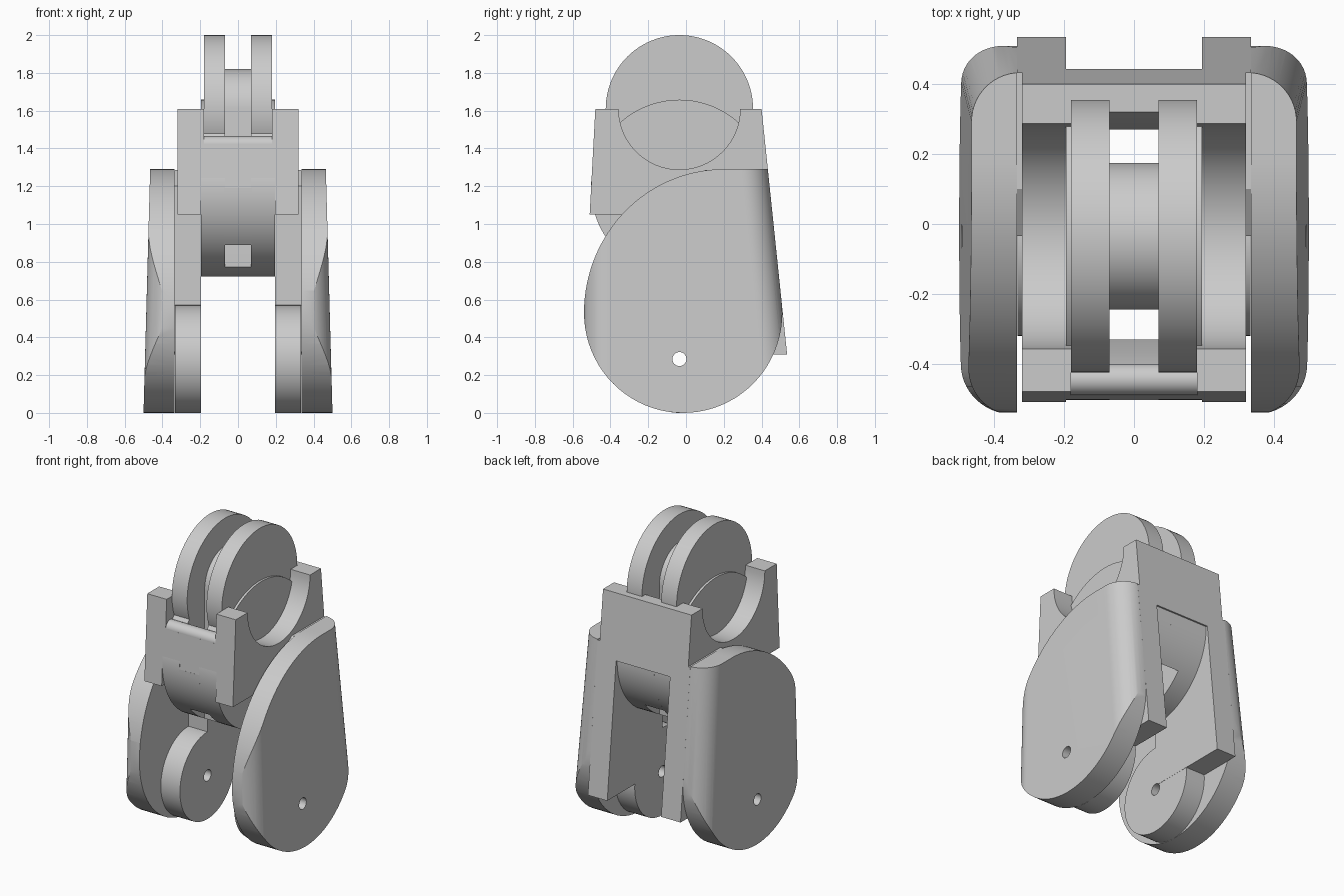
import bpy, bmesh
from math import sin, cos, radians, asin, degrees, pi

if "Cube" in bpy.data.objects:
    bpy.data.objects.remove(bpy.data.objects["Cube"])

YC = -0.035            # y of both hinge axes
TOP, LOW = 1.61, 0.285  # heights of the two hinge axes
CZ, CR = 1.19, 0.468   # belly cylinder centre height and radius
parts = []


def back(z):
    """Slanted back line shared by the whole piece."""
    return 0.40 + (TOP - z) * 0.104


def front(z):
    """Slanted front line of the body."""
    return -0.48 - (TOP - z) * 0.0536


def arc(cy, cz, ry, a0, a1, n=32, rz=None):
    rz = ry if rz is None else rz
    return [(cy + ry * cos(radians(a0 + (a1 - a0) * i / n)),
             cz + rz * sin(radians(a0 + (a1 - a0) * i / n))) for i in range(n + 1)]


def circle(cy, cz, r, n=72):
    return arc(cy, cz, r, 0, 360, n)[:-1]


def loft(name, ring_a, ring_b, mirror=False):
    """Closed solid between two matching rings of 3D points."""
    bm = bmesh.new()
    a = [bm.verts.new(p) for p in ring_a]
    b = [bm.verts.new(p) for p in ring_b]
    bm.faces.new(a)
    bm.faces.new(b[::-1])
    n = len(a)
    for i in range(n):
        j = (i + 1) % n
        bm.faces.new((a[i], b[i], b[j], a[j]))
    bmesh.ops.recalc_face_normals(bm, faces=bm.faces[:])
    me = bpy.data.meshes.new(name)
    bm.to_mesh(me)
    bm.free()
    ob = bpy.data.objects.new(name, me)
    bpy.context.collection.objects.link(ob)
    parts.append(ob)
    if mirror:
        ob.modifiers.new("mirror", 'MIRROR').use_mirror_merge = False
    return ob


def prism(name, pts, x0, x1, mirror=True):
    """Extrude a y-z profile along x."""
    return loft(name, [(x0, y, z) for y, z in pts], [(x1, y, z) for y, z in pts], mirror)


def boolean(ob, tool, op='DIFFERENCE'):
    m = ob.modifiers.new("cut", 'BOOLEAN')
    m.object, m.operation, m.solver = tool, op, 'EXACT'


def helper(ob):
    parts.remove(ob)
    ob.hide_render = True
    return ob


# Pin hole cutters
top_pin = helper(prism("top_pin_cutter", circle(YC, TOP, 0.037, 32), -0.6, 0.6, False))
low_pin = helper(prism("low_pin_cutter", circle(YC, LOW, 0.037, 32), -0.6, 0.6, False))

# Upper hinge discs
boolean(prism("hinge_disc", circle(YC, TOP, 0.39, 96), 0.07, 0.18), top_pin)

# Central spool running down into the belly
half = degrees(asin(0.21 / CR))
spool = arc(YC, TOP, 0.21, 0, 180) + arc(YC, CZ, CR, 270 - half, 270 + half, 12)
boolean(prism("spool", spool, -0.071, 0.071, False), top_pin)

# Body cheeks with round scoop at the top
scoop = arc(YC, TOP, 0.322, 180, 360)
prism("body_cheek", [(front(TOP), TOP)] + scoop +
      [(back(TOP), TOP), (back(1.05), 1.05), (front(1.05), 1.05)], 0.195, 0.32)
prism("body_cheek_inner", [(front(TOP), TOP)] + scoop +
      [(back(TOP), TOP), (back(CZ), CZ), (front(CZ), CZ)], 0.18, 0.195)

# Body core under the hinge discs, front lowered to the lip
core = [p for p in scoop if p[1] < 1.46 or p[0] > 0]
prism("body_core", [(front(1.42), 1.42), (-0.40, 1.42)] + core +
      [(back(TOP), TOP), (back(CZ), CZ), (front(CZ), CZ)], 0.072, 0.181)
prism("belly", circle(YC, CZ, CR, 80), 0.07, 0.195)

# Walls in front of and behind the spool, leaving two slots
cut = degrees(asin((CZ - 0.89) / CR))
prism("front_wall", [(-0.40, 1.42), (front(1.42), 1.42), (front(CZ), CZ)] +
      arc(YC, CZ, CR, 180, 180 + cut, 12) + [(-0.33, 1.0), (-0.33, 1.25)],
      -0.073, 0.073, False)
prism("back_wall", [(0.32, TOP), (back(TOP), TOP), (back(CZ), CZ)] +
      arc(YC, CZ, CR, 0, -cut, 12) + [(0.27, 1.0), (0.27, 1.45)],
      -0.073, 0.073, False)
prism("front_lip", circle(-0.445, 1.42, 0.045, 32), -0.18, 0.18, False)

# Lower fork: web with hinge knuckle
prism("fork_web", [(YC, 0.31), (back(0.31), 0.31), (back(1.285), 1.285),
                   (0.1, 1.285), (YC, 1.2)], 0.195, 0.335)
boolean(parts[-1], low_pin)
boolean(prism("fork_knuckle", circle(YC, LOW, 0.285), 0.196, 0.334), low_pin)


# Side covers: side profile trimmed by a rounded, tapering outline
def outline(z, xo):
    r, yb = 0.14, back(z)
    pts = [(0.335, -0.545)] + arc(xo - r, -0.545 + r, r, -90, 0, 14)
    pts += arc(xo - r, yb - r, r, 0, 90, 14) + [(0.335, yb)]
    return [(x, y, z) for x, y in pts]


trim = helper(loft("cover_trim", outline(-0.1, 0.503), outline(1.4, 0.462)))
profile = (arc(-0.015, 0.53, 0.525, 180, 360, 40, 0.53) + [(0.46, 1.29)] +
           arc(0.2, 0.53, 0.74, 90, 180, 40, 0.76)[:-1])
cover = prism("side_cover", profile, 0.3351, 0.6, False)
boolean(cover, trim, 'INTERSECT')
boolean(cover, low_pin)
cover.modifiers.new("mirror", 'MIRROR').use_mirror_merge = False

# Apply modifiers, drop cutters, smooth the curved faces
bpy.ops.object.select_all(action='DESELECT')
for ob in parts:
    ob.select_set(True)
bpy.context.view_layer.objects.active = parts[0]
bpy.ops.object.convert(target='MESH')
bpy.ops.object.shade_smooth_by_angle(angle=radians(25))
for ob in (top_pin, low_pin, trim):
    bpy.data.objects.remove(ob)
